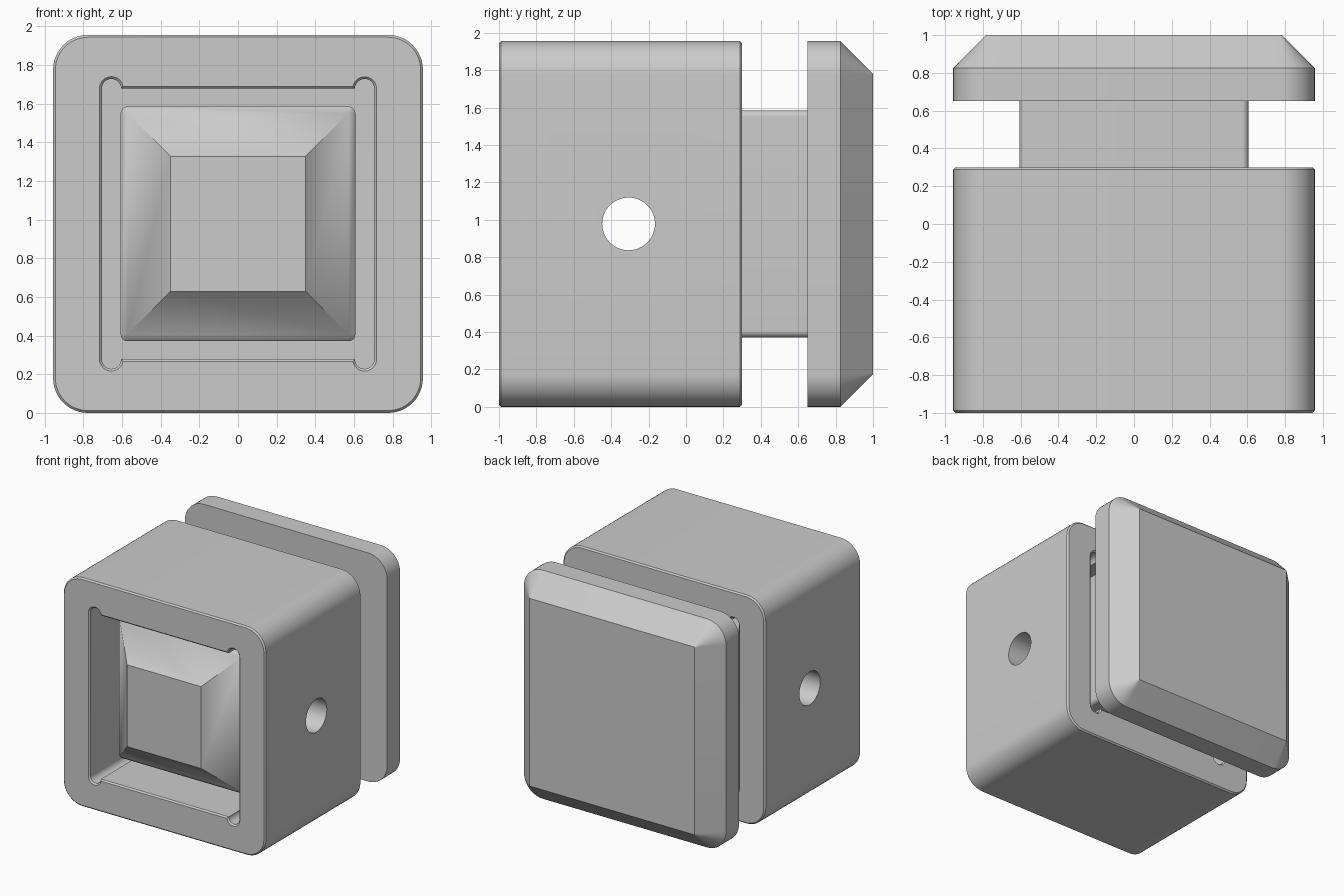
import bpy, bmesh, math
from mathutils import Vector

if "Cube" in bpy.data.objects:
    bpy.data.objects.remove(bpy.data.objects["Cube"])

W, H, R = 0.957, 0.978, 0.18      # outer half width, half height, corner radius
ZC = 0.978                        # centre height
BEV = 0.012                       # small edge chamfer
HOLE_Y, HOLE_R = -0.307, 0.141    # cross hole

grey = bpy.data.materials.new("grey")
grey.diffuse_color = (0.6, 0.6, 0.6, 1)
grey.use_nodes = True
grey.node_tree.nodes["Principled BSDF"].inputs["Base Color"].default_value = grey.diffuse_color


def rounded_rect(hx, hz, r, seg=12):
    """Rounded rectangle as a list of (x, z)."""
    pts = []
    for q, (sx, sz) in enumerate([(1, 1), (-1, 1), (-1, -1), (1, -1)]):
        for i in range(seg + 1):
            a = math.pi / 2 * (q + i / seg)
            pts.append((sx * (hx - r) + r * math.cos(a), sz * (hz - r) + r * math.sin(a)))
    return pts


def relieved_square(o, seg=14):
    """Square opening with round corner reliefs, grown by o."""
    cx, cz, r = 0.655, 0.70, 0.05 + o
    end = math.pi - math.asin(o / r)
    arc = [(cx + r * math.cos(end * i / seg), cz + r * math.sin(end * i / seg)) for i in range(seg + 1)]
    right = arc
    left = [(-x, z) for x, z in reversed(arc)]
    top = right + left
    return top + [(-x, -z) for x, z in top]


def loft(name, rings):
    """Closed solid through (y, profile) sections of equal point count."""
    bm = bmesh.new()
    loops = [[bm.verts.new((x, y, ZC + z)) for x, z in prof] for y, prof in rings]
    n = len(loops[0])
    for a, b in zip(loops, loops[1:]):
        for i in range(n):
            j = (i + 1) % n
            bm.faces.new((a[i], a[j], b[j], b[i]))
    bm.faces.new(loops[0])
    bm.faces.new(loops[-1])
    bmesh.ops.remove_doubles(bm, verts=bm.verts, dist=0.0005)
    bmesh.ops.recalc_face_normals(bm, faces=bm.faces)
    me = bpy.data.meshes.new(name)
    bm.to_mesh(me)
    bm.free()
    me.materials.append(grey)
    ob = bpy.data.objects.new(name, me)
    bpy.context.collection.objects.link(ob)
    return ob


def cut(ob, cutter):
    bpy.ops.object.select_all(action='DESELECT')
    bpy.context.view_layer.objects.active = ob
    ob.select_set(True)
    m = ob.modifiers.new("cut", 'BOOLEAN')
    m.operation, m.solver, m.object = 'DIFFERENCE', 'EXACT', cutter
    bpy.ops.object.modifier_apply(modifier=m.name)


# Sleeve: rounded block with chamfered ends
outer = rounded_rect(W, H, R)
outer_in = rounded_rect(W - BEV, H - BEV, R - BEV)
sleeve = loft("sleeve", [(-1, outer_in), (-1 + BEV, outer), (0.3 - BEV, outer), (0.3, outer_in)])

# Plug: tapered nose, square shaft and chamfered end cap
S, SR, T = 0.607, 0.035, 0.257
shaft = rounded_rect(S, S, SR)
cap_top = rounded_rect(W - 0.175, H - 0.175, 0.005)
plug = loft("plug", [
    (-1, rounded_rect(S - T, S - T, 0)),
    (-1 + T - SR, rounded_rect(S - SR, S - SR, 0)),
    (-1 + T, shaft),
    (0.65, shaft),
    (0.65, outer),
    (0.825, outer),
    (1, cap_top)])

# Cutters: through opening with flared mouths, and cross hole
mouth, bore = relieved_square(BEV), relieved_square(0)
wide = relieved_square(2 * BEV)
opening = loft("opening_cutter", [(-1 - BEV, wide), (-1 + BEV, bore), (0.3 - BEV, bore), (0.3 + BEV, wide)])
bpy.ops.mesh.primitive_cylinder_add(vertices=48, radius=HOLE_R, depth=3,
                                    location=(0, HOLE_Y, ZC), rotation=(0, math.pi / 2, 0))
pin_hole = bpy.context.object
pin_hole.name = "hole_cutter"
pin_hole.data.materials.append(grey)

cut(sleeve, opening)
cut(sleeve, pin_hole)
cut(plug, pin_hole)
for c in (opening, pin_hole):
    bpy.data.objects.remove(c)

# Smooth shading with sharp edges kept
for ob in (sleeve, plug):
    bpy.ops.object.select_all(action='DESELECT')
    bpy.context.view_layer.objects.active = ob
    ob.select_set(True)
    bpy.ops.object.shade_smooth_by_angle(angle=math.radians(30))
